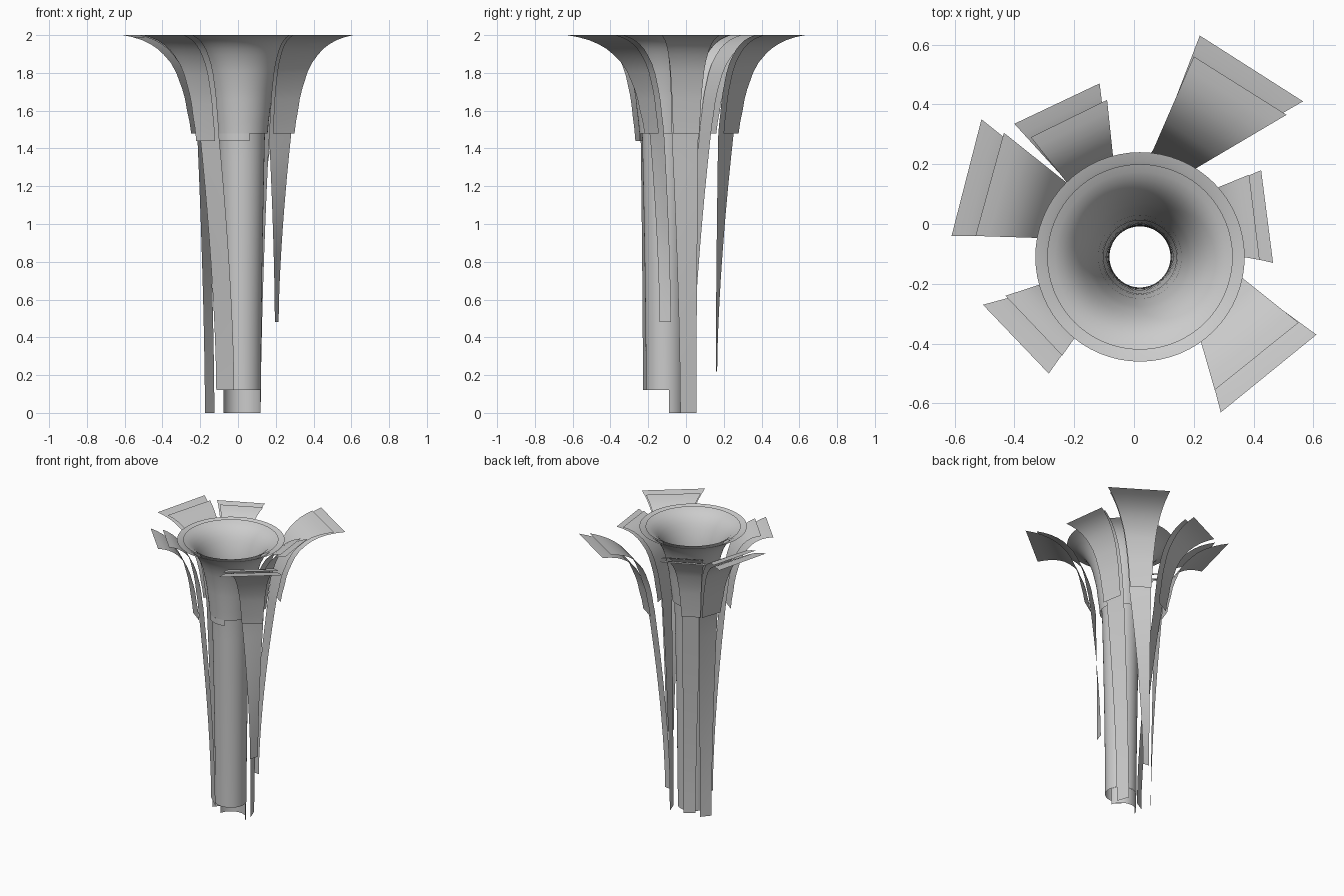
import bpy, math
from mathutils import Vector

if "Cube" in bpy.data.objects:
    bpy.data.objects.remove(bpy.data.objects["Cube"])

# Flare profile shared by every sheet: (height fraction, outward fraction)
FLARE = [(0, 0), (.12, .025), (.23, .06), (.35, .09), (.45, .13), (.62, .22), (.72, .3),
         (.8, .4), (.86, .49), (.91, .6), (.95, .72), (.98, .86), (1, 1)]
MID = 1.46


def make(name, verts, faces):
    me = bpy.data.meshes.new(name)
    me.from_pydata(verts, [], faces)
    ob = bpy.data.objects.new(name, me)
    bpy.context.collection.objects.link(ob)
    for p in me.polygons:
        p.use_smooth = True
    return ob


def grid_faces(rows, cols):
    return [(r * cols + c, r * cols + c + 1, (r + 1) * cols + c + 1, (r + 1) * cols + c)
            for r in range(rows - 1) for c in range(cols - 1)]


def levels(bottom, mid, top, z0, zm):
    """Points from the foot up to the flared rim."""
    bottom, mid, top = Vector(bottom), Vector(mid), Vector(top)
    pts = []
    if z0 < zm:
        for i in range(10):
            u = i / 10
            p = bottom.lerp(mid, u ** 1.6)
            pts.append((p.x, p.y, z0 + (zm - z0) * u))
    for h, f in FLARE:
        p = mid.lerp(top, f)
        pts.append((p.x, p.y, zm + (2 - zm) * h))
    return pts


def sheet(name, left, right):
    cols = 5
    verts = [Vector(a).lerp(Vector(b), c / (cols - 1))
             for a, b in zip(left, right) for c in range(cols)]
    make(name, verts, grid_faces(len(left), cols))


def petal(name, z0, zc, bottom, mid, top, cap_top):
    # long inner stream
    sheet(name + "_stream", *[levels(bottom[i], mid[i], top[i], z0, MID) for i in (0, 1)])
    # short outer lip, pushed outward
    d = Vector(mid[1]) - Vector(mid[0])
    out = Vector((d.y, -d.x)).normalized() * .035
    m = [Vector(p) + out for p in mid]
    sheet(name + "_lip", *[levels(m[i], m[i], cap_top[i], zc, zc) for i in (0, 1)])


# Petals (chords run counter-clockwise): foot, middle, stream rim, lip rim
petal("southeast", .48, 1.48, [(.195, -.14), (.215, -.08)], [(.165, -.19), (.28, -.115)],
      [(.27, -.555), (.55, -.33)], [(.29, -.63), (.61, -.37)])
petal("east", 0, 1.48, [(.12, -.03), (.09, .055)], [(.165, -.075), (.14, .065)],
      [(.42, -.12), (.385, .165)], [(.465, -.13), (.425, .18)])
petal("northeast", .22, 1.48, [(.055, .158), (.01, .165)], [(.18, .17), (.065, .25)],
      [(.51, .365), (.2, .56)], [(.565, .41), (.22, .63)])
petal("northwest", 0, 1.48, [(0, .03), (-.07, -.01)], [(-.06, .13), (-.17, .07)],
      [(-.09, .415), (-.345, .29)], [(-.115, .47), (-.4, .335)])
petal("west", 0, 1.48, [(-.125, .02), (-.175, -.04)], [(-.165, .09), (-.215, -.05)],
      [(-.435, .305), (-.53, -.04)], [(-.51, .35), (-.61, -.04)])
petal("southwest", .12, 1.44, [(-.115, -.14), (-.02, -.228)], [(-.2, -.165), (-.1, -.24)],
      [(-.43, -.24), (-.24, -.44)], [(-.505, -.27), (-.285, -.5)])


# Central funnel sheets with stepped lower edges
def funnel(name, r0, rm, r1, foot, zm):
    cx, cy, n = .02, -.1, 64

    def column(a, z0):
        d = Vector((math.cos(a), math.sin(a)))
        c = Vector((cx, cy))
        # a foot at or above zm means the sheet starts at the flare
        start = zm if z0 is None else z0
        return levels(c + d * r0, c + d * rm, c + d * r1, start, zm)

    cols = [column(2 * math.pi * i / n, foot) for i in range(n + 1)]
    rows = len(cols[0])
    verts = [cols[i % n][r] for r in range(rows) for i in range(n)]
    faces = [(r * n + i, r * n + (i + 1) % n, (r + 1) * n + (i + 1) % n, (r + 1) * n + i)
             for r in range(rows - 1) for i in range(n)]
    make(name, verts, faces)


def skirt(name, r, a0, a1, z0, z1):
    pts = [math.radians(a0 + (a1 - a0) * i / 24) for i in range(25)]
    verts = [(.02 + r * math.cos(a), -.1 + r * math.sin(a), z) for z in (z0, z1) for a in pts]
    make(name, verts, grid_faces(2, 25))


funnel("central_stream", .102, .122, .31, .12, MID)
skirt("central_stream_back_foot", .1, 12, 168, 0, .12)
funnel("central_lip", .135, .137, .35, None, 1.48)
skirt("central_lip_front_foot", .137, 180, 287, 1.44, 1.48)

# Centre of the funnel sits slightly forward of the origin
for ob in bpy.data.objects:
    if ob.name.startswith("central"):
        ob.location.y = -.01
